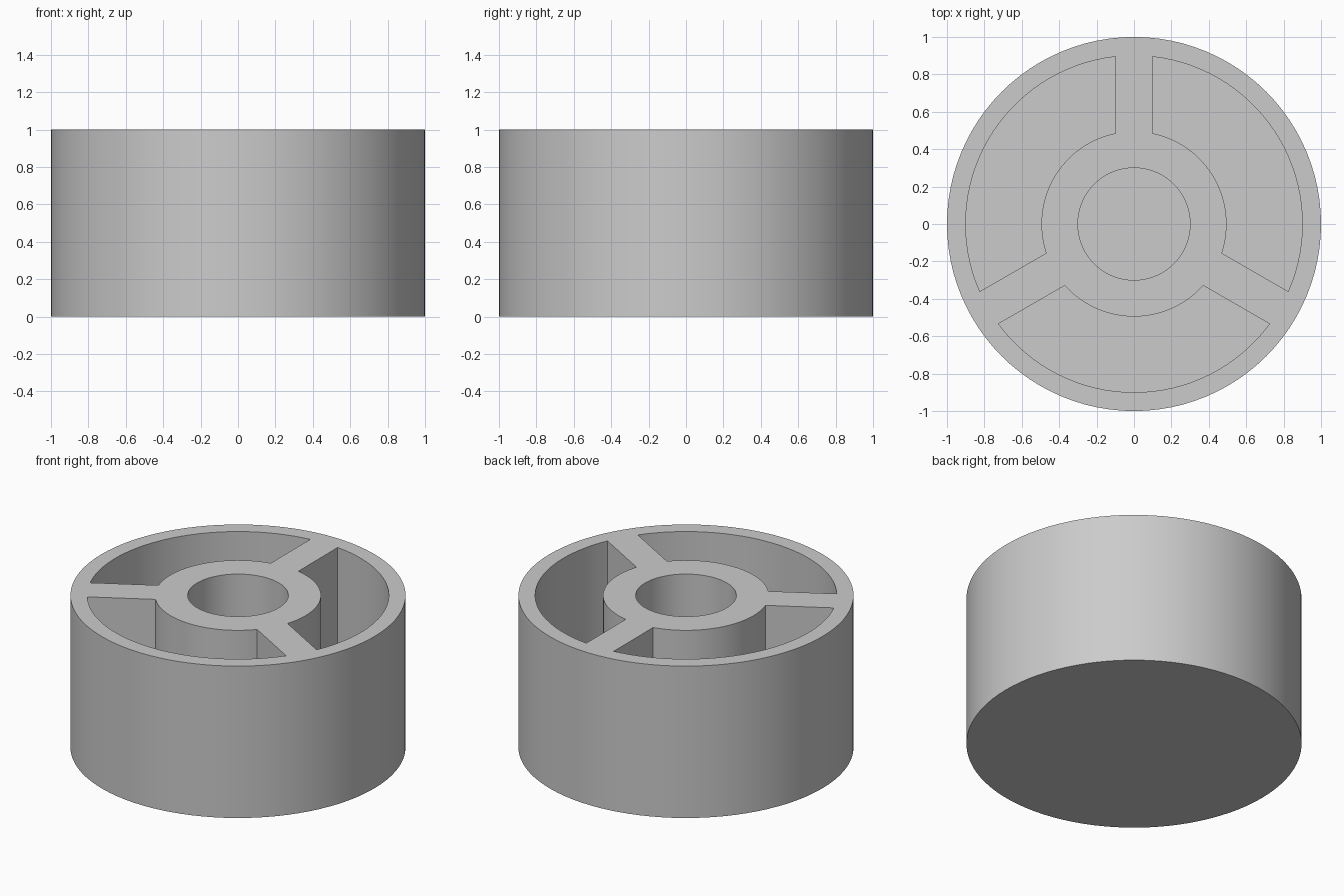
import bpy
import bmesh
from math import asin, cos, sin, radians, pi

RIM, INNER, HUB, BORE = 1.0, 0.9, 0.495, 0.3
HEIGHT, FLOOR, RIB = 1.0, 0.1, 0.1
STEPS = 96

cube = bpy.data.objects.get("Cube")
if cube:
    bpy.data.objects.remove(cube)

grey = bpy.data.materials.new("plain grey")
grey.use_nodes = True
colour = (0.6, 0.6, 0.6, 1)
grey.diffuse_color = colour
grey.node_tree.nodes["Principled BSDF"].inputs["Base Color"].default_value = colour


def arc(radius, start, end, steps):
    return [(radius * cos(start + (end - start) * i / steps),
             radius * sin(start + (end - start) * i / steps)) for i in range(steps + 1)]


def prism(name, outline, bottom, top):
    """Extrude a flat outline between two heights."""
    bm = bmesh.new()
    face = bm.faces.new([bm.verts.new((x, y, bottom)) for x, y in outline])
    grown = bmesh.ops.extrude_face_region(bm, geom=[face])["geom"]
    for v in grown:
        if isinstance(v, bmesh.types.BMVert):
            v.co.z = top
    bmesh.ops.recalc_face_normals(bm, faces=bm.faces)
    mesh = bpy.data.meshes.new(name)
    bm.to_mesh(mesh)
    bm.free()
    mesh.materials.append(grey)
    obj = bpy.data.objects.new(name, mesh)
    bpy.context.collection.objects.link(obj)
    return obj


def circle(radius):
    return arc(radius, 0, 2 * pi, STEPS)[:-1]


# Solid drum
drum = prism("wheel_drum", circle(RIM), 0, HEIGHT)

# Blind bore and the three pockets that leave the spokes standing
cutters = [prism("bore_cutter", circle(BORE), FLOOR, HEIGHT + 0.1)]
for i in range(3):
    start = radians(90 + 120 * i)
    end = start + radians(120)
    outer, inner = asin(RIB / INNER), asin(RIB / HUB)
    outline = arc(INNER, start + outer, end - outer, 32) + arc(HUB, end - inner, start + inner, 24)
    cutters.append(prism(f"pocket_cutter_{i + 1}", outline, FLOOR, HEIGHT + 0.1))

bpy.context.view_layer.objects.active = drum
for cutter in cutters:
    mod = drum.modifiers.new(cutter.name, "BOOLEAN")
    mod.operation = "DIFFERENCE"
    mod.solver = "EXACT"
    mod.object = cutter
    bpy.ops.object.modifier_apply(modifier=mod.name)
    bpy.data.objects.remove(cutter)

# Smooth round walls, crisp rims
bpy.ops.object.select_all(action="DESELECT")
drum.select_set(True)
bpy.ops.object.shade_smooth_by_angle(angle=radians(30))
